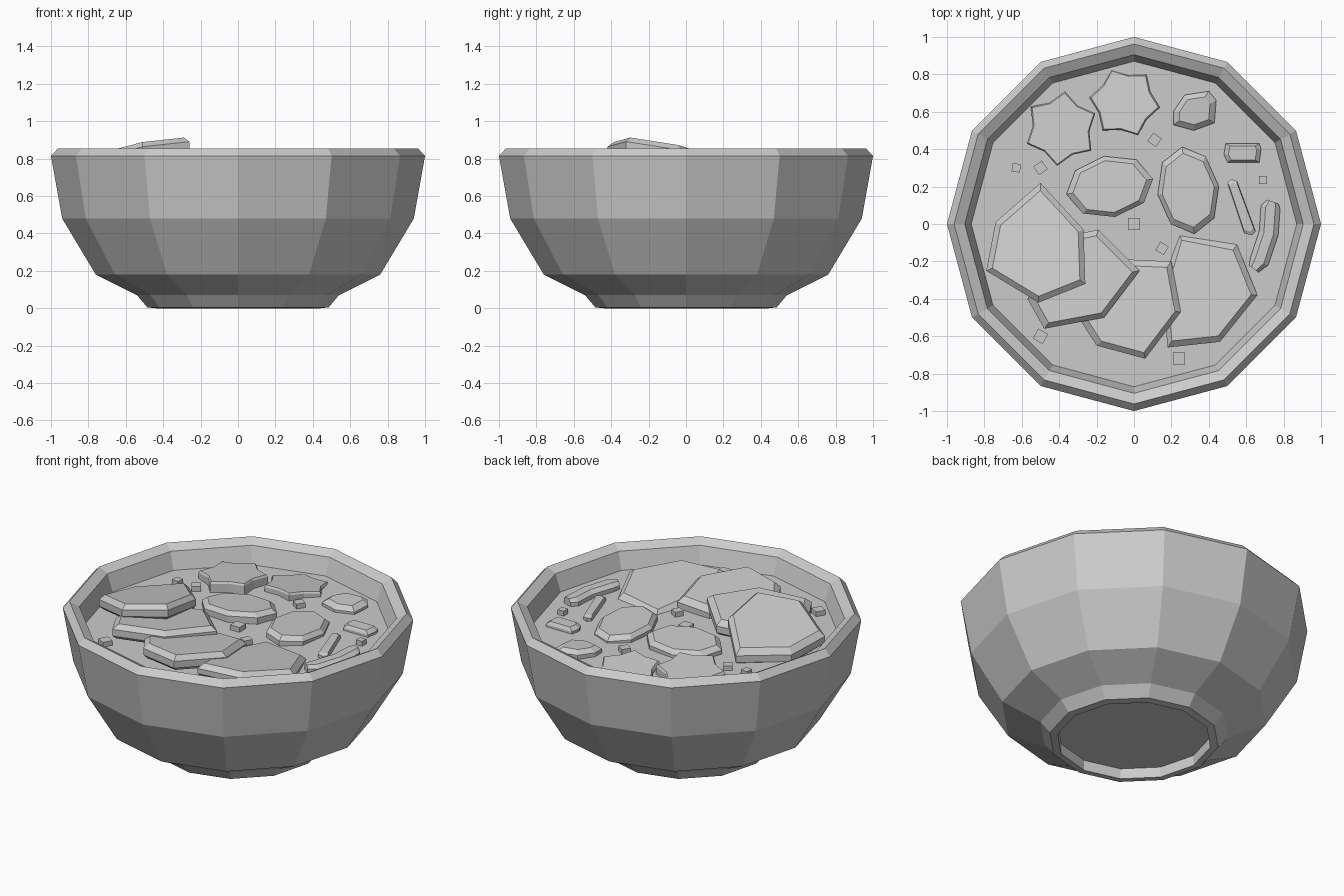
import bpy
import bmesh
import math
from mathutils import Vector

cube = bpy.data.objects.get("Cube")
if cube:
    bpy.data.objects.remove(cube, do_unlink=True)

GREY = (0.6, 0.6, 0.6, 1)
mat = bpy.data.materials.new("plain grey")
mat.use_nodes = True
mat.diffuse_color = GREY
shader = next(n for n in mat.node_tree.nodes if n.type == "BSDF_PRINCIPLED")
shader.inputs["Base Color"].default_value = GREY
shader.inputs["Roughness"].default_value = 0.8

SOUP = 0.72  # height of the soup surface


def loft(name, rings, cap_first=True, cap_last=True):
    """Join a stack of equal-length rings into one flat-shaded object."""
    bm = bmesh.new()
    loops = [[bm.verts.new(p) for p in ring] for ring in rings]
    count = len(loops[0])
    for low, high in zip(loops, loops[1:]):
        for i in range(count):
            j = (i + 1) % count
            bm.faces.new((low[i], low[j], high[j], high[i]))
    if cap_first:
        bm.faces.new(loops[0][::-1])
    if cap_last:
        bm.faces.new(loops[-1])
    bmesh.ops.recalc_face_normals(bm, faces=bm.faces)
    mesh = bpy.data.meshes.new(name)
    bm.to_mesh(mesh)
    bm.free()
    mesh.materials.append(mat)
    obj = bpy.data.objects.new(name, mesh)
    bpy.context.collection.objects.link(obj)
    return obj


def polygon(sides, rx, ry=None, turn=0, centre=(0, 0), valley=1):
    """Ellipse or star outline; odd points are pulled in by valley."""
    ry = ry or rx
    c, s = math.cos(math.radians(turn)), math.sin(math.radians(turn))
    points = []
    for i in range(sides):
        a = math.tau * i / sides
        k = valley if i % 2 else 1
        x, y = rx * k * math.cos(a), ry * k * math.sin(a)
        points.append((centre[0] + x * c - y * s, centre[1] + x * s + y * c))
    return points


def slice_piece(name, outline, top, slope=(0, 0), thick=0.08, chamfer=0.03, edge=0.035):
    """Tilted slab with a chamfered upper edge; top is its height at the middle."""
    mid = sum((Vector(p) for p in outline), Vector((0, 0))) / len(outline)
    reach = sum((Vector(p) - mid).length for p in outline) / len(outline)

    def ring(inset, drop):
        points = []
        for p in outline:
            d = (Vector(p) - mid) * (1 - inset / reach)
            z = top + d.x * slope[0] + d.y * slope[1] - drop
            points.append((mid.x + d.x, mid.y + d.y, z))
        return points

    return loft(name, [ring(edge * 0.6, thick), ring(0, thick - chamfer * 0.6),
                       ring(0, chamfer), ring(edge, 0)])


def hundredths(*pairs):
    return [(x / 100, y / 100) for x, y in pairs]


# Twelve-sided bowl: recessed foot, outer wall, rim and inner wall
profile = [(0.44, 0.065), (0.44, 0), (0.485, 0.005), (0.54, 0.07), (0.76, 0.18),
           (0.94, 0.48), (1, 0.815), (0.962, 0.855), (0.905, 0.825), (0.87, SOUP)]
loft("bowl", [[(x, y, z) for x, y in polygon(12, r)] for r, z in profile],
     cap_last=False)

# Soup surface
loft("soup", [[(x, y, SOUP) for x, y in polygon(12, 0.87)]], cap_first=False)

# Four large overlapping slices, fanned from left to right
slice_piece("slice_top", hundredths((-50, 22), (-74, 1), (-79, -25), (-51, -42),
            (-26, -32), (-27, -3)), 0.85, (0.17, -0.15), 0.09)
slice_piece("slice_second", hundredths((-19, -3), (-34, -6), (-57, -40), (-48, -56),
            (-16, -50), (3, -25)), 0.825, (0.06, -0.08), 0.09)
slice_piece("slice_third", hundredths((-3, -19), (20, -20), (25, -47), (6, -72),
            (-20, -65), (-29, -51)), 0.81, (0.03, -0.1), 0.09)
slice_piece("slice_bottom", hundredths((24, -5), (55, -11), (66, -38), (46, -63),
            (18, -66), (15, -35)), 0.775, (0.02, -0.11), 0.08)

# Two oval slices
slice_piece("oval_wide", polygon(8, 0.235, 0.165, 10, (-0.13, 0.2)), 0.775,
            (0.03, -0.06), 0.08, 0.025, 0.03)
slice_piece("oval_tall", polygon(8, 0.235, 0.165, 98, (0.29, 0.18)), 0.765,
            (-0.03, -0.05), 0.08, 0.025, 0.03)

# Two six-pointed star slices with almost square edges
slice_piece("star_left", polygon(12, 0.2, turn=24, centre=(-0.39, 0.51), valley=0.76),
            0.775, (0.05, -0.06), 0.08, 0.012, 0.008)
slice_piece("star_back", polygon(12, 0.19, turn=-8, centre=(-0.05, 0.65), valley=0.78),
            0.745, (0.02, -0.12), 0.08, 0.012, 0.008)

# Lump, short stub, stick and bent bean at the left side
slice_piece("lump", hundredths((21, 60), (27, 69), (40, 71), (44, 66), (43, 54),
            (32, 50), (21, 53)), 0.765, (-0.04, 0.04), 0.07, 0.025, 0.035)
slice_piece("stub", hundredths((49, 43), (67, 43), (68, 40), (67, 33), (50, 33),
            (48, 37)), 0.755, (0, 0), 0.06, 0.02, 0.025)
slice_piece("stick", hundredths((50, 22), (52, 24), (55, 23), (65, -4), (63, -6),
            (59, -5)), 0.75, (0, 0), 0.06, 0.01, 0.02)


def bean(name, spine, half, top):
    """Bent rod with chamfered long edges and tapered ends."""
    rings = []
    for i, (x, y) in enumerate(spine):
        a = Vector(spine[max(i - 1, 0)])
        b = Vector(spine[min(i + 1, len(spine) - 1)])
        side = (b - a).normalized().orthogonal()
        w = half * (0.6 if i in (0, len(spine) - 1) else 1)
        section = [(-w, -0.06), (-w, -0.02), (-w * 0.5, 0), (w * 0.5, 0),
                   (w, -0.02), (w, -0.06)]
        rings.append([(x + side.x * u, y + side.y * u, top + v) for u, v in section])
    return loft(name, rings)


bean("bent_bean", hundredths((74, 12), (73, 9), (72, -5), (67, -20), (64, -24)),
     0.052, 0.765)

# Small diced bits: place, width and turn
bits = [(-0.5, 0.3, 0.055, 35), (0.11, 0.45, 0.055, 55), (0, 0, 0.065, 0),
        (0.15, -0.13, 0.052, 60), (-0.5, -0.6, 0.06, 60), (0.24, -0.72, 0.065, 0),
        (-0.63, 0.3, 0.045, 85), (0.69, 0.235, 0.042, 0)]
for n, (x, y, width, turn) in enumerate(bits):
    r = width / math.sqrt(2)
    square = polygon(4, r, turn=turn + 45, centre=(x, y))
    loft(f"diced_bit_{n}", [[(u, v, z) for u, v in square]
                            for z in (SOUP - 0.02, SOUP + 0.03)])
